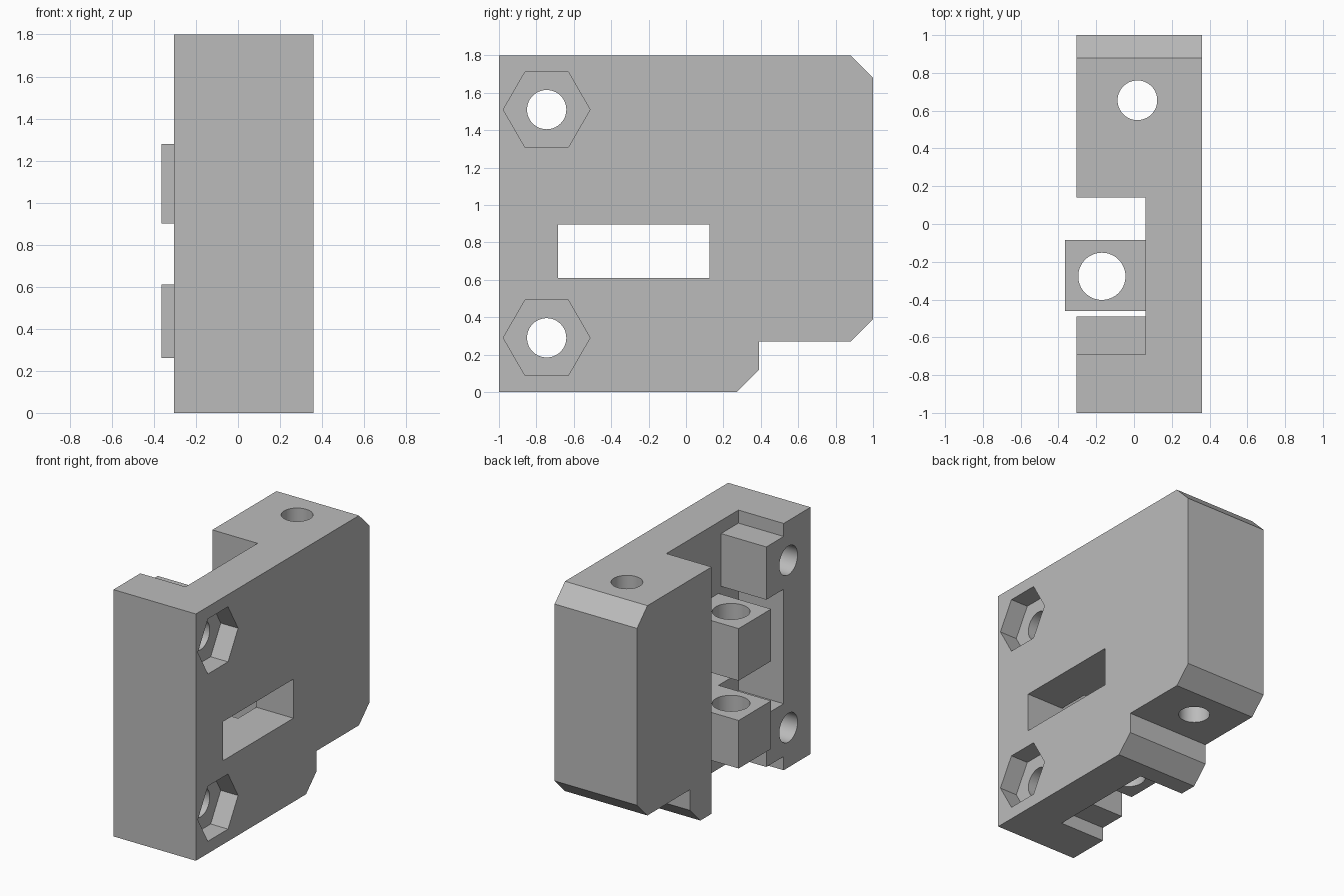
import bpy
from math import radians, pi

if "Cube" in bpy.data.objects:
    bpy.data.objects.remove(bpy.data.objects["Cube"], do_unlink=True)

grey = bpy.data.materials.new("plain grey")
grey.use_nodes = True
grey.diffuse_color = (0.5, 0.5, 0.5, 1)
grey.node_tree.nodes["Principled BSDF"].inputs["Base Color"].default_value = (0.5, 0.5, 0.5, 1)


def box(name, x, y, z):
    """Box from (low, high) spans on each axis."""
    spans = (x, y, z)
    bpy.ops.mesh.primitive_cube_add(size=1, location=[sum(s) / 2 for s in spans])
    ob = bpy.context.object
    ob.name = name
    ob.scale = [s[1] - s[0] for s in spans]
    bpy.ops.object.transform_apply(location=False, rotation=False)
    return ob


def rod(name, radius, length, location, sides=64, along_x=False):
    bpy.ops.mesh.primitive_cylinder_add(
        vertices=sides, radius=radius, depth=length, location=location,
        rotation=(0, pi / 2 if along_x else 0, 0))
    bpy.context.object.name = name
    return bpy.context.object


def combine(target, tool, operation):
    """Apply a boolean and discard the helper."""
    tool.hide_render = True
    mod = target.modifiers.new(operation.lower(), "BOOLEAN")
    mod.operation, mod.object, mod.solver = operation, tool, "EXACT"
    bpy.ops.object.select_all(action="DESELECT")
    target.select_set(True)
    bpy.context.view_layer.objects.active = target
    bpy.ops.object.modifier_apply(modifier=mod.name)
    bpy.data.objects.remove(tool, do_unlink=True)


# Chamfered side profile (y, z), extruded across the width
LEFT, RIGHT, FLOOR = -0.305, 0.36, 0.06
profile = [(-1, 0), (0.27, 0), (0.39, 0.12), (0.39, 0.27), (0.88, 0.27),
           (1, 0.39), (1, 1.68), (0.88, 1.8), (-1, 1.8)]
n = len(profile)
verts = [(x, y, z) for x in (LEFT, RIGHT) for y, z in profile]
faces = [tuple(reversed(range(n))), tuple(range(n, 2 * n))]
faces += [(i, (i + 1) % n, (i + 1) % n + n, i + n) for i in range(n)]
mesh = bpy.data.meshes.new("mounting_block")
mesh.from_pydata(verts, [], faces)
body = bpy.data.objects.new("mounting_block", mesh)
bpy.context.collection.objects.link(body)

# Vertical channel
combine(body, box("channel", (-0.6, FLOOR), (-0.69, 0.14), (-0.2, 2)), "DIFFERENCE")

# Screw pads beside the front column
for z in (0.29, 1.51):
    combine(body, box("screw_pad", (LEFT, FLOOR + 0.1), (-0.75, -0.49),
                      (z - 0.19, z + 0.195)), "UNION")

# Guide bosses in the channel
for span in ((0.26, 0.61), (0.9, 1.28)):
    combine(body, box("guide_boss", (-0.365, FLOOR + 0.1), (-0.46, -0.085), span), "UNION")
combine(body, rod("guide_bore", 0.125, 1.6, (-0.17, -0.277, 0.8)), "DIFFERENCE")

# Rectangular window
combine(body, box("window", (0, 0.6), (-0.685, 0.125), (0.61, 0.895)), "DIFFERENCE")

# Screw holes with hexagonal nut pockets
for z in (0.29, 1.51):
    combine(body, rod("screw_hole", 0.105, 2, (0, -0.745, z), along_x=True), "DIFFERENCE")
    combine(body, rod("nut_pocket", 0.232, 0.4, (RIGHT + 0.06, -0.745, z), 6, True), "DIFFERENCE")

# Vertical hole in the rear block
combine(body, rod("rear_hole", 0.105, 3, (0.018, 0.655, 1)), "DIFFERENCE")

body.data.materials.clear()
body.data.materials.append(grey)
for p in body.data.polygons:
    p.material_index = 0
bpy.ops.object.select_all(action="DESELECT")
body.select_set(True)
bpy.context.view_layer.objects.active = body
bpy.ops.object.shade_smooth_by_angle(angle=radians(25))
